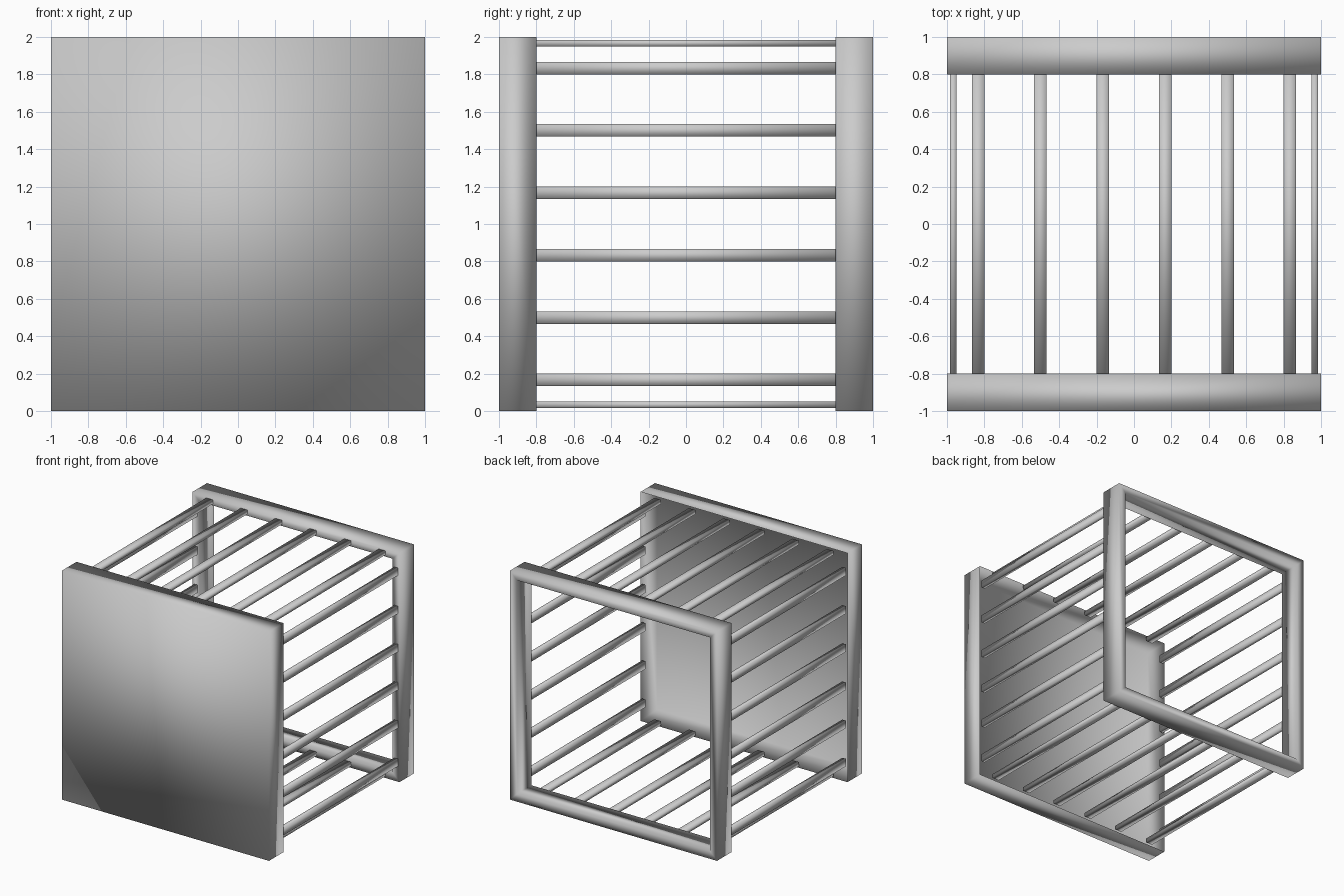
import bpy, bmesh
from mathutils import Vector, Matrix

if "Cube" in bpy.data.objects:
    bpy.data.objects.remove(bpy.data.objects["Cube"])

U = 1 / 15  # rim width and bar width


def box(size, centre):
    bm = bmesh.new()
    bmesh.ops.create_cube(bm, size=1, matrix=Matrix.Translation(centre) @ Matrix.Diagonal((*size, 1)))
    return bm


def finish(bm, name):
    bmesh.ops.recalc_face_normals(bm, faces=bm.faces)
    for f in bm.faces:
        f.smooth = True
    me = bpy.data.meshes.new(name)
    bm.to_mesh(me)
    bm.free()
    ob = bpy.data.objects.new(name, me)
    bpy.context.collection.objects.link(ob)
    return ob


def inset_side(bm, sign):
    """Inset the face looking along y and return the inner face."""
    bm.normal_update()
    face = max(bm.faces, key=lambda f: f.normal.y * sign)
    bmesh.ops.inset_individual(bm, faces=[face], thickness=U, use_even_offset=True)
    return face


# Front panel: solid plate with a rimmed recess on the inside
bm = box((2, 0.2, 2), (0, -0.9, 1))
inner = inset_side(bm, 1)
for v in inner.verts:
    v.co.y = -1 + U
finish(bm, "front_panel")

# Back frame: open square ring
bm = box((2, 0.2, 2), (0, 0.9, 1))
faces = [inset_side(bm, s) for s in (1, -1)]
edges = [e for f in faces for e in f.edges]
bmesh.ops.delete(bm, geom=faces, context='FACES_ONLY')
bmesh.ops.bridge_loops(bm, edges=edges)
finish(bm, "back_frame")

# Flat bars joining the panel and the frame on all four sides
off = 1 - U / 2
for i in range(6):
    p = (i - 2.5) / 3
    for side, s in (("upper", 1), ("lower", -1)):
        finish(box((U, 1.6, U / 2), (p, 0, 1 + s * off)), f"{side}_bar_{i + 1}")
    for side, s in (("right", 1), ("left", -1)):
        finish(box((U / 2, 1.6, U), (s * off, 0, 1 + p)), f"{side}_bar_{i + 1}")
